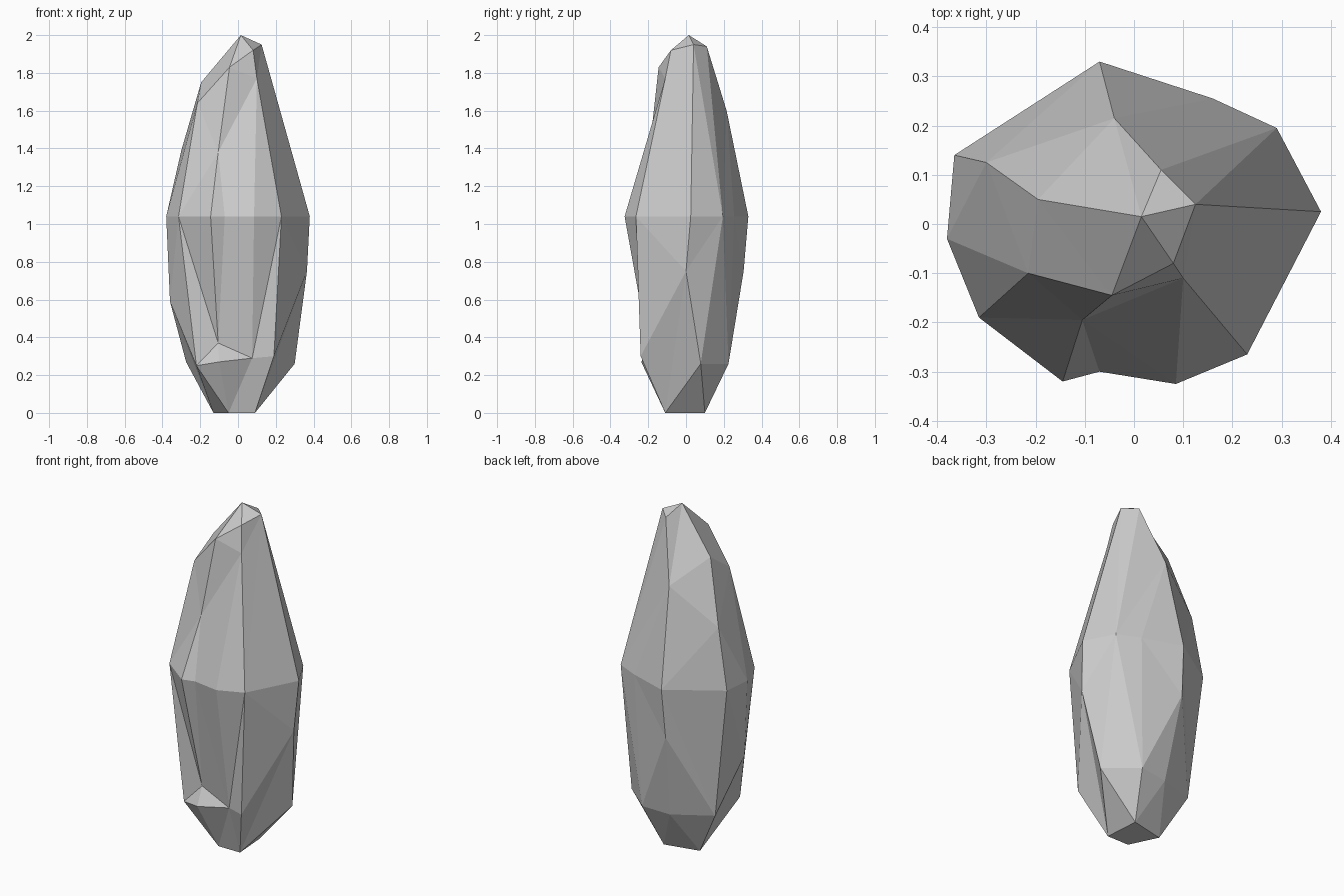
import bpy, bmesh

if "Cube" in bpy.data.objects:
    bpy.data.objects.remove(bpy.data.objects["Cube"])

bm = bmesh.new()


def loop(points):
    return [bm.verts.new(p) for p in points]


def zip_loops(u, v, steps):
    """Stitch two closed loops; U / V says which loop advances next."""
    i = j = 0
    for s in steps:
        a, b = u[i % len(u)], v[j % len(v)]
        if s == "U":
            i += 1
            bm.faces.new((a, b, u[i % len(u)]))
        else:
            j += 1
            bm.faces.new((a, b, v[j % len(v)]))


# Widest girdle of the crystal, clockwise from the back right
girdle = loop([(x, y, 1.04) for x, y in (
    (0.29, 0.195), (0.38, 0.025), (0.23, -0.265), (0.085, -0.325), (-0.07, -0.30),
    (-0.145, -0.32), (-0.315, -0.19), (-0.38, -0.03), (-0.365, 0.14),
    (-0.07, 0.33), (0.16, 0.255))])

# Shoulder facets and tip
shoulder = loop([(0.055, 0.11, 1.94), (0.125, 0.04, 1.95), (0.10, -0.11, 1.77),
                 (-0.105, -0.195, 1.38), (-0.215, -0.10, 1.64),
                 (-0.30, 0.125, 1.39), (-0.04, 0.215, 1.60)])
tip = loop([(0.015, 0.015, 2.0), (0.08, -0.08, 1.92),
            (-0.045, -0.145, 1.83), (-0.195, 0.05, 1.75)])
zip_loops(shoulder, girdle, "UVVUVUVVVUVUVVUVVU")
zip_loops(shoulder, tip, "UVUVUUVUUVU")
bm.faces.new(tip[:3])
bm.faces.new((tip[0], tip[2], tip[3]))

# Lower facets
lower = loop([(0.13, 0.225, 0.26), (0.30, 0.078, 0.26), (0.365, 0.0, 0.75),
              (0.19, -0.24, 0.30), (0.075, -0.19, 0.29), (-0.105, -0.185, 0.37),
              (-0.22, -0.19, 0.25), (-0.36, -0.03, 0.59), (-0.275, 0.12, 0.27),
              (-0.08, 0.305, 0.75)])
zip_loops(girdle, lower, "VVUUVVUUVUUVVUUVUVUVU")

# Front ledge and back chip sit just under two of the lower points
under = list(lower)
for k, p in ((5, (-0.10, -0.237, 0.27)), (9, (-0.04, 0.21, 0.25))):
    under[k] = bm.verts.new(p)
    bm.faces.new((lower[k - 1], lower[k], under[k]))
    bm.faces.new((lower[k], lower[(k + 1) % 10], under[k]))

# Base
base = loop([(0.075, 0.10, 0), (0.09, -0.11, 0), (-0.05, -0.11, 0), (-0.13, 0.055, 0)])
zip_loops(under, base, "UVUUUVUUVUUUVU")
bm.faces.new(base)

bmesh.ops.recalc_face_normals(bm, faces=bm.faces[:])
mesh = bpy.data.meshes.new("crystal_rock")
bm.to_mesh(mesh)
bm.free()
rock = bpy.data.objects.new("crystal_rock", mesh)
bpy.context.collection.objects.link(rock)
